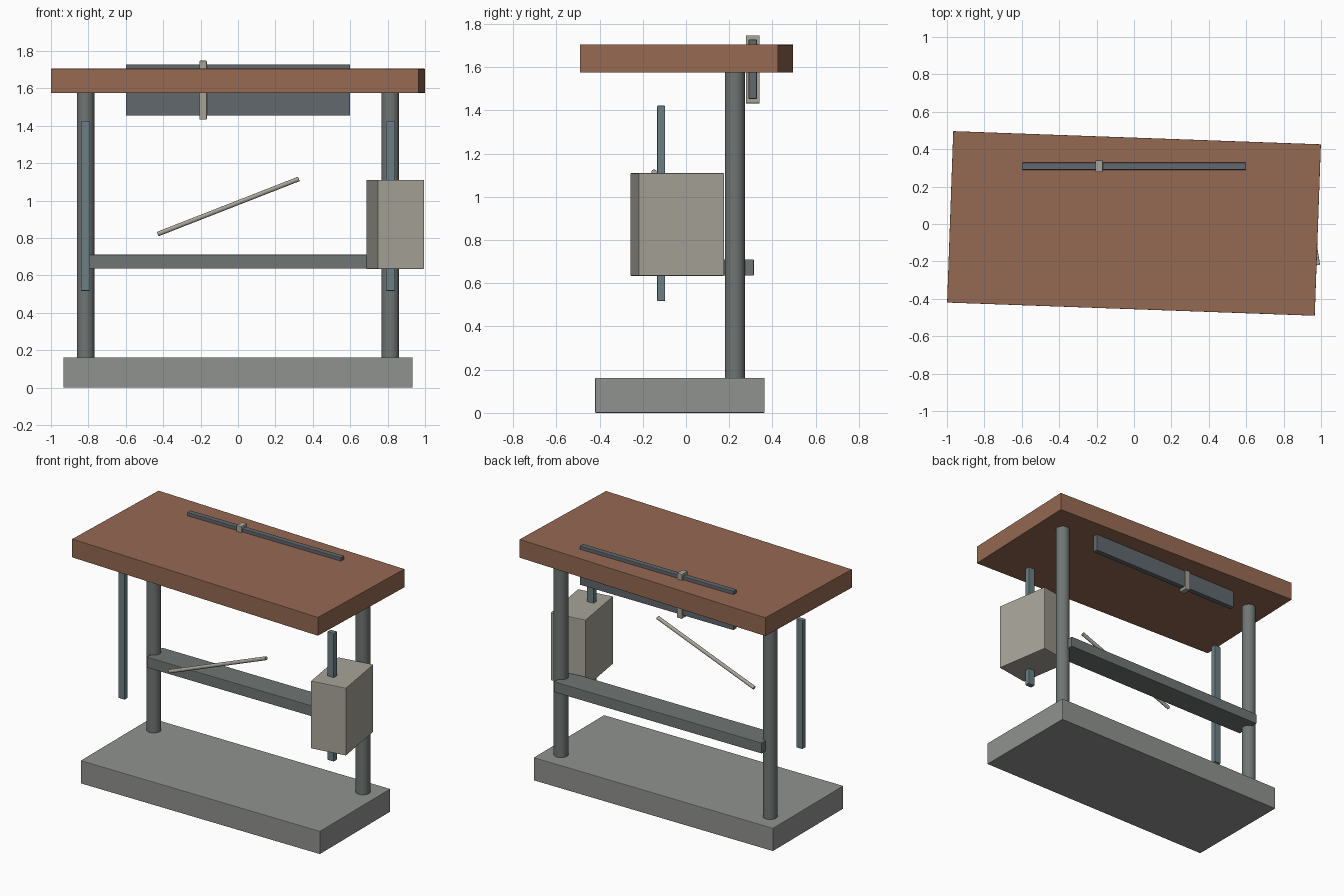
import bpy
from math import radians, atan2, hypot, pi

if "Cube" in bpy.data.objects:
    bpy.data.objects.remove(bpy.data.objects["Cube"])


def material(name, rgb):
    m = bpy.data.materials.new(name)
    m.diffuse_color = (*rgb, 1)
    m.use_nodes = True
    m.node_tree.nodes["Principled BSDF"].inputs["Base Color"].default_value = m.diffuse_color
    return m


WOOD = material("brown_wood", (0.30, 0.14, 0.085))
STEEL = material("dark_steel", (0.16, 0.18, 0.175))
STONE = material("base_grey", (0.28, 0.29, 0.275))
BLUE = material("blue_steel", (0.15, 0.21, 0.23))
SLATE = material("slate", (0.12, 0.14, 0.155))
BEIGE = material("warm_grey", (0.39, 0.37, 0.32))


def finish(ob, name, mat, bevel):
    ob.name = name
    ob.data.materials.append(mat)
    if bevel:
        b = ob.modifiers.new("soft_edges", "BEVEL")
        b.width, b.segments = bevel, 2
        b.limit_method = "ANGLE"
    return ob


def box(name, centre, size, mat, turn=0, bevel=0.004):
    bpy.ops.mesh.primitive_cube_add(size=1, location=centre)
    ob = bpy.context.object
    ob.scale = size
    bpy.ops.object.transform_apply(location=False, rotation=False, scale=True)
    ob.rotation_euler.z = radians(turn)
    return finish(ob, name, mat, bevel)


def cylinder(name, centre, radius, length, mat, tilt=0, bevel=0):
    bpy.ops.mesh.primitive_cylinder_add(vertices=32, radius=radius, depth=length,
                                        location=centre, rotation=(0, tilt, 0))
    bpy.ops.object.shade_smooth_by_angle(angle=radians(35))
    return finish(bpy.context.object, name, mat, bevel)


# Base slab and slightly turned worktop
box("base", (0, -0.028, 0.081), (1.866, 0.785, 0.162), STONE)
box("worktop", (0, 0.003, 1.64), (1.967, 0.917, 0.13), WOOD, turn=-2.05, bevel=0.002)

# Rear posts and free-hanging front rails
for side, x in (("left", -0.815), ("right", 0.815)):
    cylinder(side + "_post", (x, 0.227, 0.87), 0.047, 1.44, STEEL)
    box(side + "_rail", (x, -0.115, 0.97), (0.05, 0.037, 0.905), BLUE)

# Crossbar between the posts
box("crossbar", (0, 0.227, 0.673), (1.62, 0.175, 0.075), STEEL)

# Side cabinet turned around the right rail
box("cabinet", (0.84, -0.04, 0.872), (0.25, 0.40, 0.476), BEIGE, turn=9)

# Slanted rod
dx, dz = 0.755, 0.295
cylinder("slanted_rod", (-0.052, -0.148, 0.968), 0.0125, hypot(dx, dz), BEIGE,
         tilt=pi / 2 - atan2(dz, dx), bevel=0.002)

# Upright panel through the worktop, with its sliding marker
box("rear_panel", (0, 0.309, 1.591), (1.20, 0.038, 0.275), SLATE)
box("panel_slider", (-0.187, 0.309, 1.59), (0.04, 0.064, 0.315), BEIGE)
